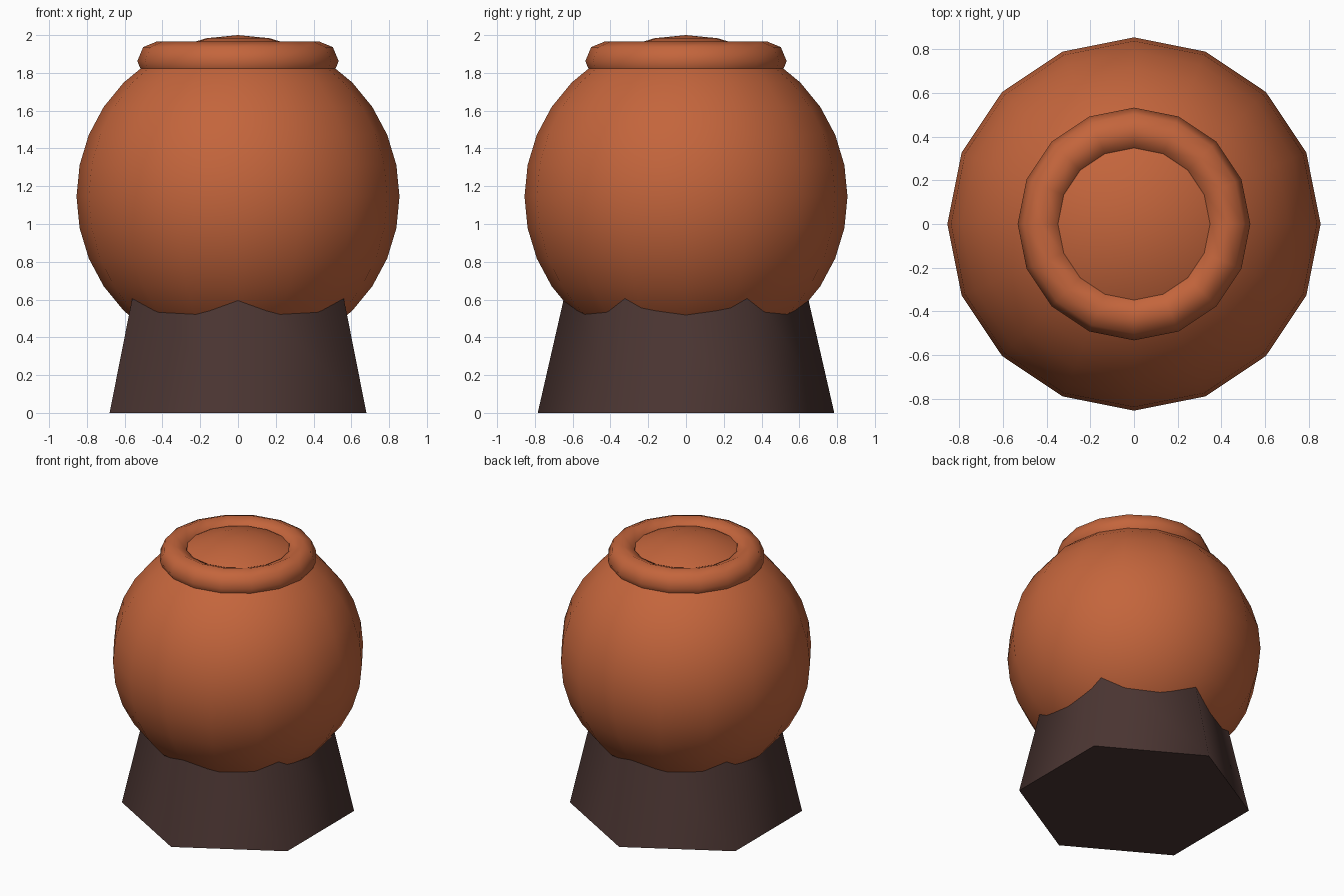
import bpy
from math import radians

if "Cube" in bpy.data.objects:
    bpy.data.objects.remove(bpy.data.objects["Cube"])


def material(name, color):
    mat = bpy.data.materials.new(name)
    mat.diffuse_color = (*color, 1)
    mat.use_nodes = True
    mat.node_tree.nodes["Principled BSDF"].inputs["Base Color"].default_value = mat.diffuse_color
    return mat


def finish(name, mat, angle):
    obj = bpy.context.object
    obj.name = name
    obj.data.materials.append(mat)
    bpy.ops.object.shade_smooth_by_angle(angle=radians(angle))


clay = material("clay", (0.55, 0.13, 0.045))
dark_wood = material("dark_wood", (0.07, 0.036, 0.032))

# Round body
bpy.ops.mesh.primitive_uv_sphere_add(segments=16, ring_count=16, radius=0.855,
                                     location=(0, 0, 1.145))
finish("body", clay, 65)

# Rolled rim around the crown
bpy.ops.mesh.primitive_torus_add(major_segments=16, minor_segments=8,
                                 major_radius=0.428, minor_radius=0.105,
                                 location=(0, 0, 1.862))
finish("rim", clay, 65)

# Tapered hexagonal stand, its top sunk into the body
bpy.ops.mesh.primitive_cone_add(vertices=6, radius1=0.785, radius2=0.625,
                                depth=0.7, location=(0, 0, 0.35))
finish("stand", dark_wood, 65)
